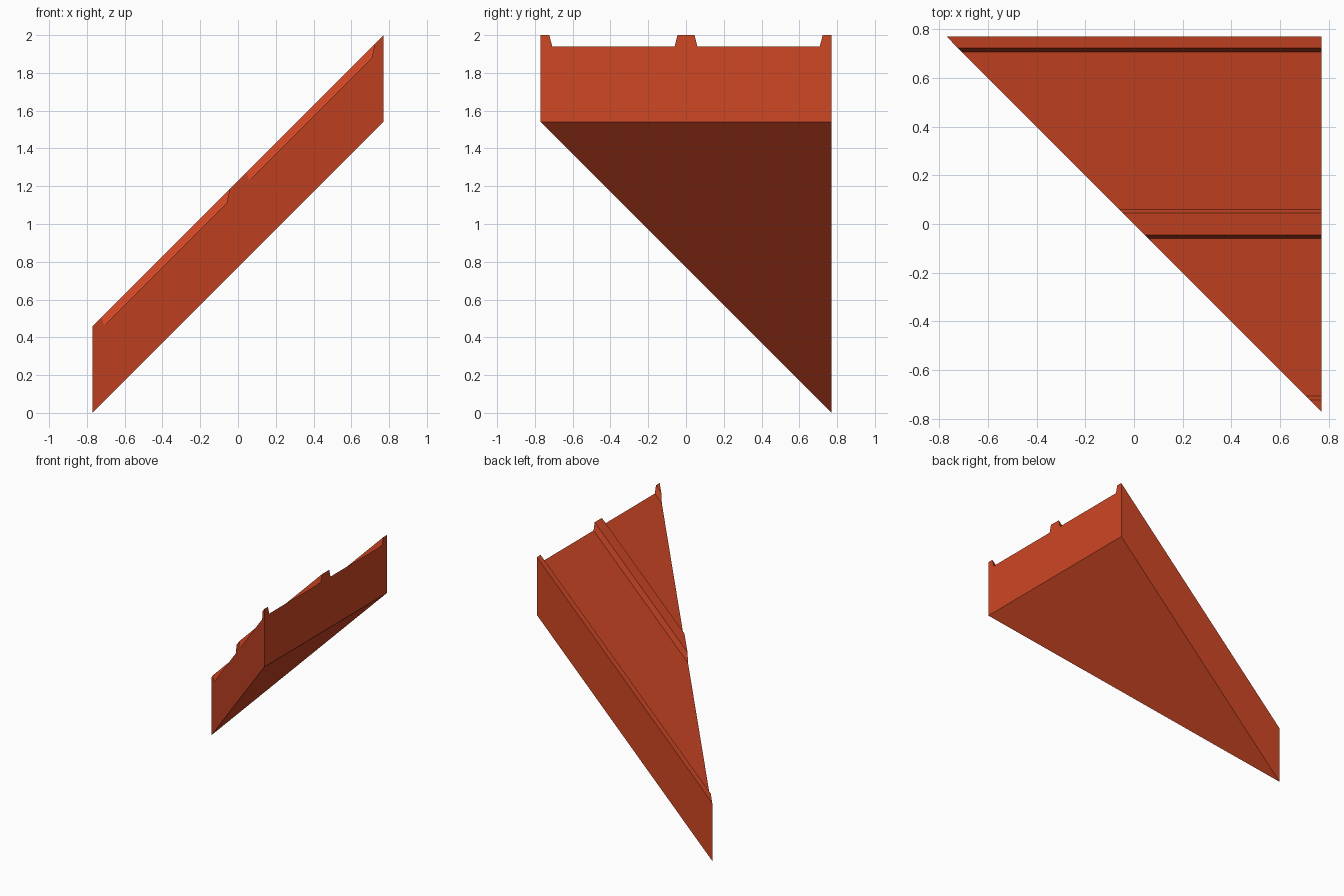
import bpy
import bmesh
from mathutils import Vector

cube = bpy.data.objects.get("Cube")
if cube:
    bpy.data.objects.remove(cube, do_unlink=True)

HALF = 0.77       # half the plan size
BOTTOM, FLOOR, RIM = 0.77, 1.17, 1.23   # heights of the sloped surfaces at x = 0
START = -1.0      # extrusion starts beyond the diagonal cut

# One flat colour
red = bpy.data.materials.new("orange red")
red.use_nodes = True
colour = (0.62, 0.063, 0.018, 1)
red.diffuse_color = colour
red.node_tree.nodes["Principled BSDF"].inputs["Base Color"].default_value = colour

# Cross-section: a slab with edge ribs and a middle rib
profile = [
    (-0.9, BOTTOM), (HALF, BOTTOM),
    (HALF, RIM), (0.724, RIM), (0.708, FLOOR),
    (0.06, FLOOR), (0.045, RIM), (-0.045, RIM), (-0.06, FLOOR),
    (-0.708, FLOOR), (-0.724, RIM), (-0.9, RIM),
]

# Sweep the section up the 45 degree slope
bm = bmesh.new()
section = bm.faces.new([bm.verts.new((START, y, z + START)) for y, z in profile])
swept = bmesh.ops.extrude_face_region(bm, geom=[section], use_keep_orig=True)
length = HALF - START
bmesh.ops.translate(bm, vec=Vector((length, 0, length)),
                    verts=[v for v in swept["geom"] if isinstance(v, bmesh.types.BMVert)])
bmesh.ops.recalc_face_normals(bm, faces=bm.faces)

# Diagonal mitre cut, closed with a flat face
cut = bmesh.ops.bisect_plane(bm, geom=bm.verts[:] + bm.edges[:] + bm.faces[:],
                             plane_co=(0, 0, 0), plane_no=(1, 1, 0), clear_inner=True)
rim = [e for e in cut["geom_cut"] if isinstance(e, bmesh.types.BMEdge)]
bmesh.ops.holes_fill(bm, edges=rim, sides=0)
bmesh.ops.recalc_face_normals(bm, faces=bm.faces)

mesh = bpy.data.meshes.new("mitred_slope_panel")
bm.to_mesh(mesh)
bm.free()
mesh.materials.append(red)
panel = bpy.data.objects.new("mitred_slope_panel", mesh)
bpy.context.collection.objects.link(panel)
